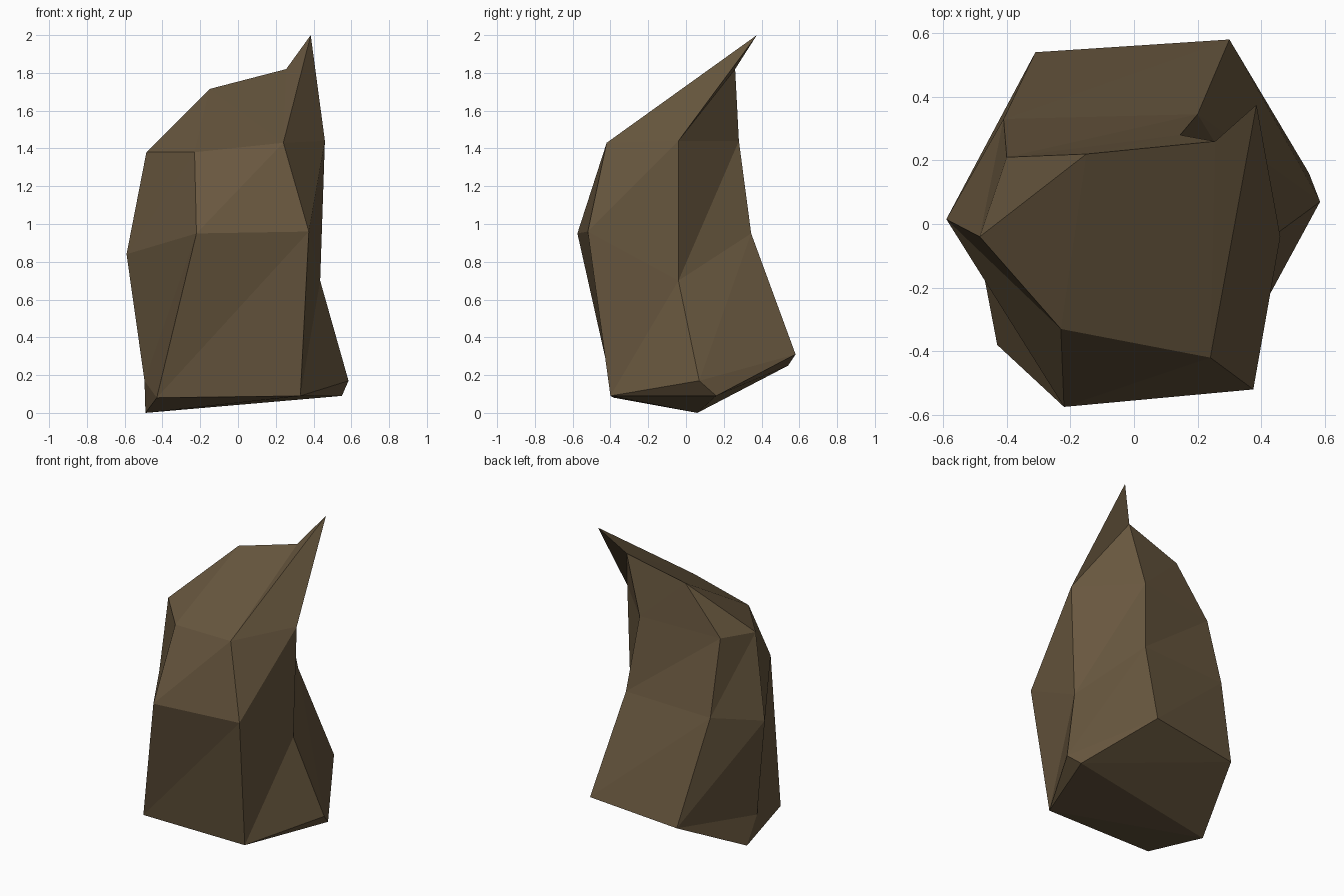
import bpy, bmesh

if "Cube" in bpy.data.objects:
    bpy.data.objects.remove(bpy.data.objects["Cube"])

# Six-sided rings, anticlockwise from the front-left corner
RINGS = [
    [(-.43, -.38, .08), (.33, -.40, .09), (.585, .07, .17),
     (.30, .58, .31), (-.31, .54, .25), (-.495, -.04, .17)],
    [(-.22, -.575, .95), (.375, -.52, .96), (.435, -.04, .70),
     (.20, .345, .95), (-.41, .33, .93), (-.59, .015, .84)],
    [(-.23, -.33, 1.38), (.24, -.42, 1.43), (.46, -.04, 1.44),
     (.145, .28, 1.44), (-.40, .21, 1.41), (-.485, -.04, 1.38)],
]

bm = bmesh.new()
rings = [[bm.verts.new(p) for p in r] for r in RINGS]


def fill(*verts):
    bm.faces.new(verts)


# Sides: triangles between neighbouring rings
for lo, hi in zip(rings, rings[1:]):
    for j in range(6):
        k = (j + 1) % 6
        fill(lo[j], lo[k], hi[k])
        fill(lo[j], hi[k], hi[j])

# Crown: leaning spike, notch beside it and sloping shoulder
fl, fr, r, br, bl, l = rings[2]
spike = bm.verts.new((.385, .375, 2.0))
notch = bm.verts.new((.255, .26, 1.82))
shoulder = bm.verts.new((-.15, .22, 1.715))
fill(fr, r, spike)
fill(r, notch, spike)
fill(r, br, notch)
fill(br, bl, shoulder)
fill(br, shoulder, notch)
fill(bl, l, shoulder)
fill(l, fl, shoulder)
fill(fl, fr, shoulder)
fill(fr, notch, shoulder)
fill(fr, spike, notch)

# Underside: slanted base with a chamfer at left and right
fl, fr, r, br, bl, l = rings[0]
low_r = bm.verts.new((.55, .16, .09))
low_l = bm.verts.new((-.49, .06, 0))
fill(fr, low_r, r)
fill(r, low_r, br)
fill(bl, low_l, l)
fill(l, low_l, fl)
fill(br, low_r, bl)
fill(low_r, low_l, bl)
fill(low_r, fr, low_l)
fill(fr, fl, low_l)

bmesh.ops.recalc_face_normals(bm, faces=bm.faces)
mesh = bpy.data.meshes.new("rock")
bm.to_mesh(mesh)
bm.free()

mat = bpy.data.materials.new("brown stone")
mat.diffuse_color = (.138, .095, .049, 1)
mat.use_nodes = True
mat.node_tree.nodes["Principled BSDF"].inputs["Base Color"].default_value = mat.diffuse_color
mesh.materials.append(mat)
bpy.context.collection.objects.link(bpy.data.objects.new("rock", mesh))
